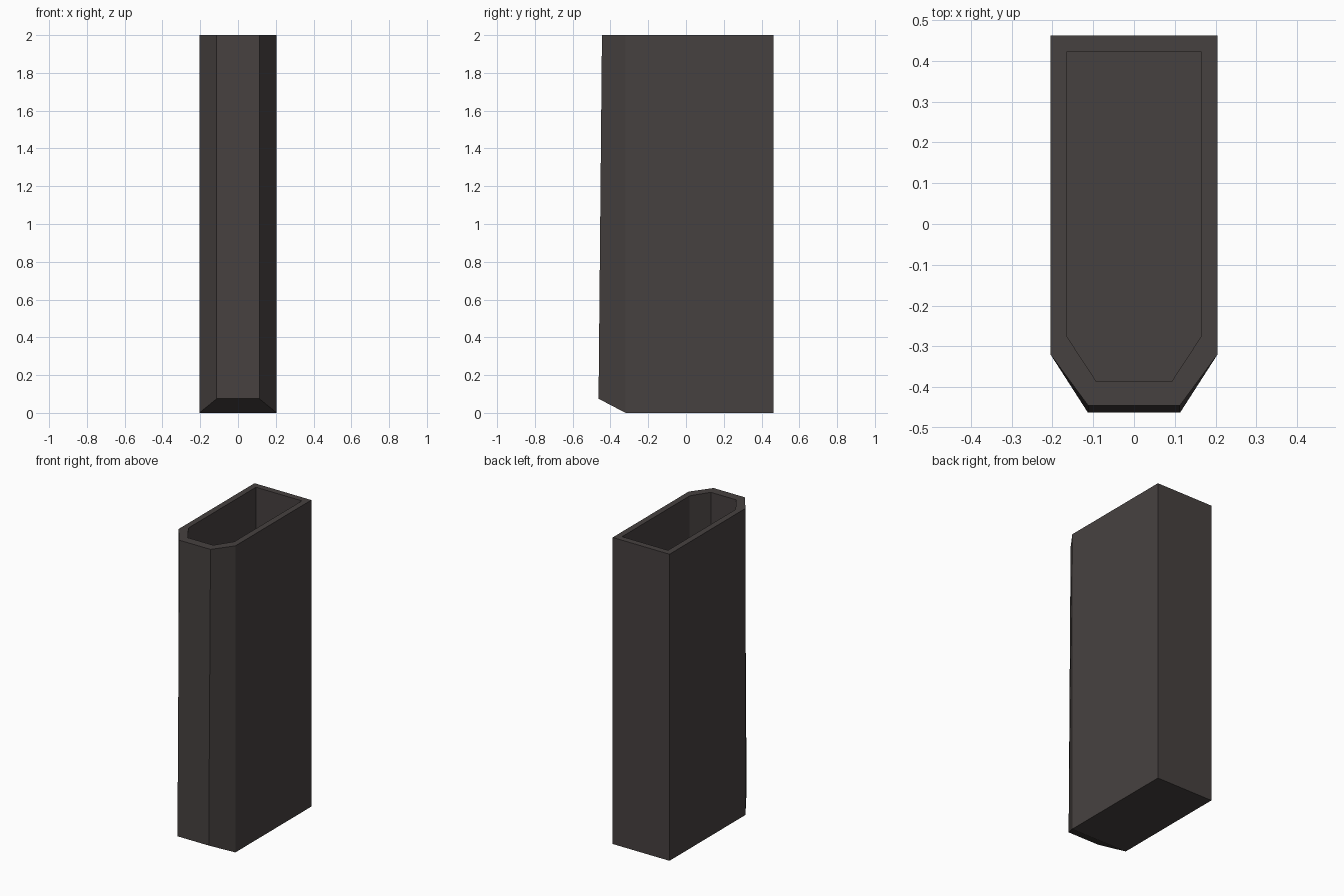
import bpy, bmesh

if "Cube" in bpy.data.objects:
    bpy.data.objects.remove(bpy.data.objects["Cube"])

mat = bpy.data.materials.new("dark warm grey")
mat.diffuse_color = (0.062, 0.053, 0.051, 1)
mat.use_nodes = True
mat.node_tree.nodes["Principled BSDF"].inputs["Base Color"].default_value = mat.diffuse_color

bm = bmesh.new()


def ring(side, back, shoulder, tip_x, tip_y, z, tip_z):
    """Six-sided outline, counter-clockwise from above, with a chamfered front."""
    pts = [(side, shoulder, z), (side, back, z), (-side, back, z),
           (-side, shoulder, z), (-tip_x, tip_y, tip_z), (tip_x, tip_y, tip_z)]
    return [bm.verts.new(p) for p in pts]


def bridge(a, b):
    for i in range(6):
        j = (i + 1) % 6
        bm.faces.new((a[i], a[j], b[j], b[i]))


# Outer shell, rim and inner cavity
base = ring(0.205, 0.463, -0.32, 0.113, -0.463, 0.0, 0.075)
rim_out = ring(0.205, 0.463, -0.32, 0.113, -0.445, 2.0, 2.0)
rim_in = ring(0.166, 0.422, -0.274, 0.092, -0.387, 2.0, 2.0)
floor = ring(0.166, 0.422, -0.274, 0.092, -0.387, 0.08, 0.08)
bridge(base, rim_out)
bridge(rim_out, rim_in)
bridge(rim_in, floor)
bm.faces.new(floor)

# Flat underside and sloped front toe
bm.faces.new((base[3], base[2], base[1], base[0]))
bm.faces.new((base[5], base[4], base[3], base[0]))
bmesh.ops.recalc_face_normals(bm, faces=bm.faces)

mesh = bpy.data.meshes.new("open_sleeve")
bm.to_mesh(mesh)
bm.free()
mesh.materials.append(mat)
bpy.context.collection.objects.link(bpy.data.objects.new("open_sleeve", mesh))
